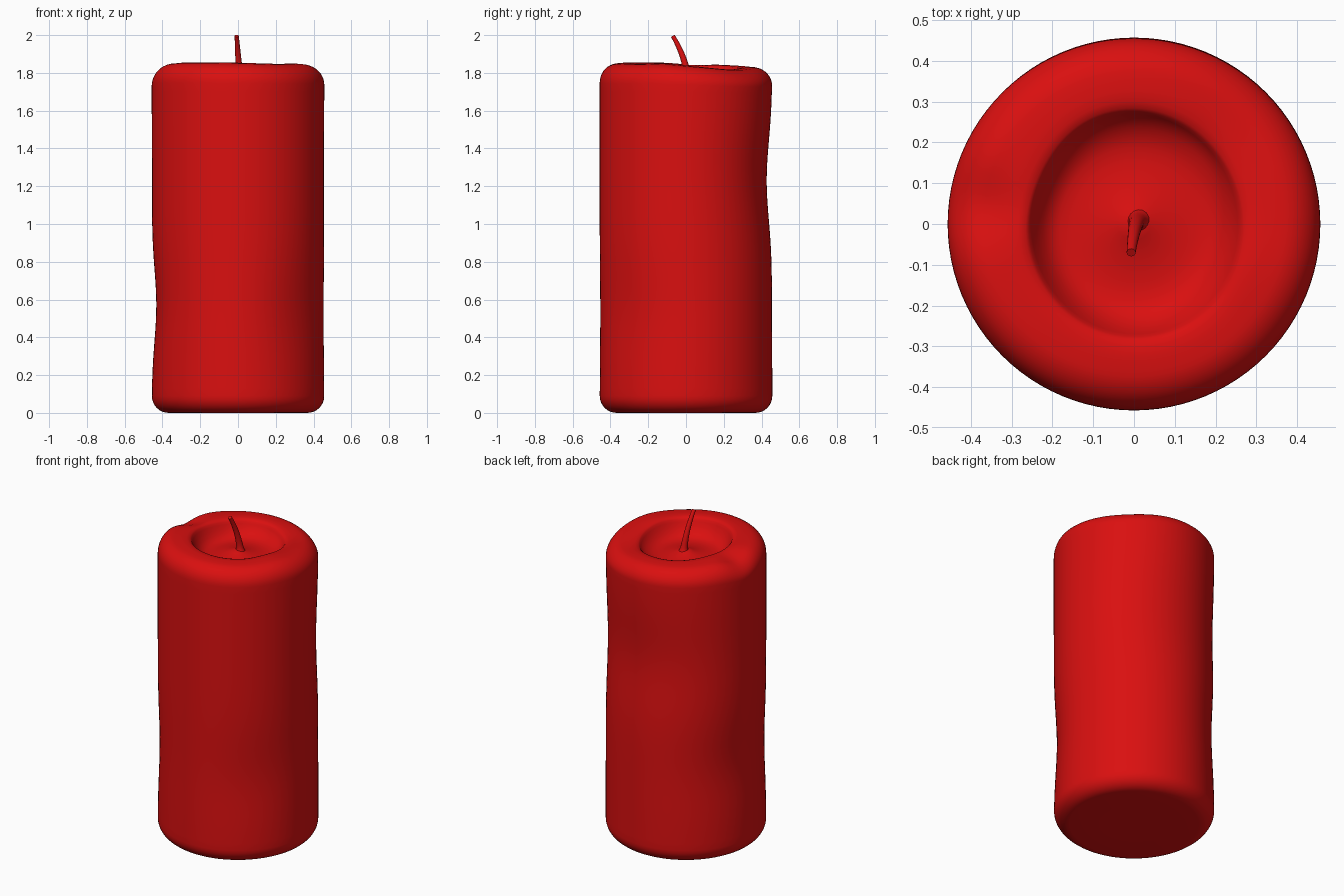
import bpy, bmesh, math
from math import radians, cos, sin, exp, pi
from mathutils import Vector

cube = bpy.data.objects.get("Cube")
if cube:
    bpy.data.objects.remove(cube, do_unlink=True)

# Red wax
wax = bpy.data.materials.new("red_wax")
wax.use_nodes = True
wax.diffuse_color = (0.7, 0.005, 0.005, 1)
bsdf = wax.node_tree.nodes["Principled BSDF"]
bsdf.inputs["Base Color"].default_value = wax.diffuse_color
bsdf.inputs["Roughness"].default_value = 0.6

SEGMENTS = 96
RADIUS = 0.457


def bump(value, centre, width):
    return exp(-((value - centre) / width) ** 2)


def angle_bump(a, degrees, width):
    d = (a - radians(degrees) + pi) % (2 * pi) - pi
    return exp(-(d / radians(width)) ** 2)


def smoothstep(lo, hi, v):
    t = min(max((v - lo) / (hi - lo), 0), 1)
    return t * t * (3 - 2 * t)


def shape(r, a, z):
    """Softly dent the wall, sag the rim and wobble the pool edge."""
    dent = 0.030 * angle_bump(a, 85, 55) * bump(z, 1.23, 0.3)
    dent += 0.025 * angle_bump(a, 172, 50) * bump(z, 0.57, 0.27)
    dent += 0.018 * angle_bump(a, 318, 35) * bump(z, 0.52, 0.28)
    r -= dent * smoothstep(0.2, 0.44, r)
    if z > 1.6:
        # uneven rim with a run-off groove
        rim = 0.013 * cos(a - radians(235)) + 0.01 * angle_bump(a, 340, 22)
        rim -= 0.012 * angle_bump(a, 45, 25)
        rim -= 0.028 * angle_bump(a, 173, 13) * smoothstep(0.26, 0.38, r)
        z += rim * smoothstep(0.2, 0.28, r) * smoothstep(1.65, 1.82, z)
        # irregular pool outline
        edge = 0.008 * sin(2 * a - 1.9) - 0.012 * angle_bump(a, 150, 30)
        r += edge * bump(r, 0.265, 0.07)
    return r * cos(a), r * sin(a), z


# Candle outline from the base, up the wall, over the rim, into the pool
profile = [(0.2, 0)]
for i in range(9):
    t = i / 8 * pi / 2
    profile.append((RADIUS - 0.09 + 0.09 * sin(t), 0.09 - 0.09 * cos(t)))
profile += [(RADIUS, 0.09 + 1.65 * i / 40) for i in range(1, 41)]
for i in range(1, 11):
    t = i / 10 * pi / 2
    profile.append((RADIUS - 0.1 + 0.1 * cos(t), 1.74 + 0.1 * sin(t)))
profile += [(0.325, 1.843), (0.295, 1.841), (0.277, 1.836), (0.269, 1.828),
            (0.262, 1.814), (0.25, 1.792), (0.232, 1.77), (0.21, 1.753),
            (0.185, 1.744), (0.15, 1.742), (0.11, 1.746), (0.07, 1.754),
            (0.04, 1.764), (0.02, 1.772)]

bm = bmesh.new()
rings = []
for r, z in profile:
    rings.append([bm.verts.new(shape(r, 2 * pi * k / SEGMENTS, z))
                  for k in range(SEGMENTS)])
for low, high in zip(rings, rings[1:]):
    for k in range(SEGMENTS):
        n = (k + 1) % SEGMENTS
        bm.faces.new((low[k], low[n], high[n], high[k]))
bm.faces.new(rings[0][::-1])
bm.faces.new(rings[-1])


def finish(bm, name):
    bmesh.ops.recalc_face_normals(bm, faces=bm.faces)
    mesh = bpy.data.meshes.new(name)
    bm.to_mesh(mesh)
    bm.free()
    mesh.materials.append(wax)
    obj = bpy.data.objects.new(name, mesh)
    bpy.context.collection.objects.link(obj)
    bpy.ops.object.select_all(action='DESELECT')
    obj.select_set(True)
    bpy.context.view_layer.objects.active = obj
    bpy.ops.object.shade_smooth_by_angle(angle=radians(50))
    return obj


finish(bm, "candle_body")

# Wick: tapered tube leaning forward
bm = bmesh.new()
rings = []
STEPS, SIDES = 14, 16
for i in range(STEPS + 1):
    t = i / STEPS
    centre = Vector((0.011 - 0.018 * t, 0.008 - 0.078 * t ** 1.9, 1.75 + 0.246 * t))
    tilt = Vector((-0.018, -0.148 * t ** 0.9, 0.246)).normalized()
    side = Vector((1, 0, 0))
    other = tilt.cross(side).normalized()
    r = 0.021 - 0.01 * t + 0.016 * exp(-t * 16)
    rings.append([bm.verts.new(centre + r * (side * cos(2 * pi * k / SIDES)
                                             + other * sin(2 * pi * k / SIDES)))
                  for k in range(SIDES)])
for low, high in zip(rings, rings[1:]):
    for k in range(SIDES):
        n = (k + 1) % SIDES
        bm.faces.new((low[k], low[n], high[n], high[k]))
bm.faces.new(rings[0][::-1])
bm.faces.new(rings[-1])
finish(bm, "wick")
